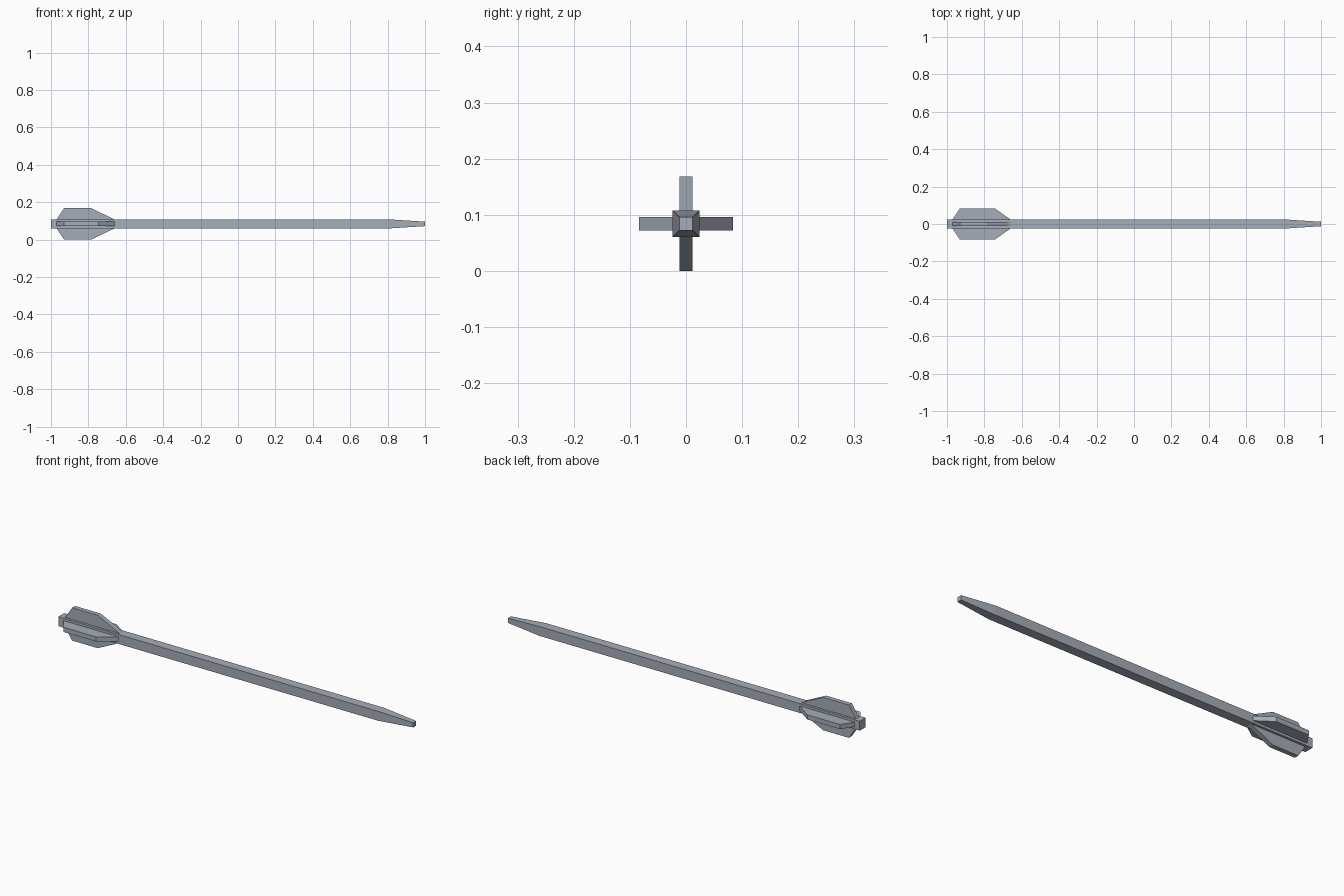
import bpy
import bmesh
from math import pi
from mathutils import Matrix, Vector

if "Cube" in bpy.data.objects:
    bpy.data.objects.remove(bpy.data.objects["Cube"])

AXIS_Z = 0.084   # height of the shaft centreline
R = 0.024        # half width of the square shaft
FIN_R = 0.084    # reach of the fins from the centreline
FIN_T = 0.012    # half thickness of a fin

# Slate grey metal
slate = bpy.data.materials.new("slate")
slate.diffuse_color = (0.38, 0.42, 0.48, 1)
slate.use_nodes = True
slate.node_tree.nodes["Principled BSDF"].inputs["Base Color"].default_value = slate.diffuse_color


def finish(bm, name):
    bmesh.ops.recalc_face_normals(bm, faces=bm.faces)
    mesh = bpy.data.meshes.new(name)
    bm.to_mesh(mesh)
    bm.free()
    mesh.materials.append(slate)
    obj = bpy.data.objects.new(name, mesh)
    obj.location.z = AXIS_Z
    bpy.context.collection.objects.link(obj)


# Square shaft with a tapered, blunt tip
bm = bmesh.new()
rings = []
for x, r in ((-1, R), (0.81, R), (1, 0.012)):
    rings.append([bm.verts.new((x, y * r, z * r))
                  for y, z in ((-1, -1), (1, -1), (1, 1), (-1, 1))])
for a, b in zip(rings, rings[1:]):
    for i in range(4):
        j = (i + 1) % 4
        bm.faces.new((a[i], a[j], b[j], b[i]))
bm.faces.new(rings[0])
bm.faces.new(rings[-1])
finish(bm, "shaft")


# Fin: trapezoid profile extruded to its thickness, turned about the shaft
def fin(name, angle, front):
    bm = bmesh.new()
    root = R - 0.003
    profile = ((-0.97, root), (-0.97, R), (-0.93, FIN_R),
               (front, FIN_R), (-0.66, R), (-0.66, root))
    face = bm.faces.new([bm.verts.new((x, -FIN_T, z)) for x, z in profile])
    ext = bmesh.ops.extrude_face_region(bm, geom=[face])
    verts = [v for v in ext["geom"] if isinstance(v, bmesh.types.BMVert)]
    bmesh.ops.translate(bm, verts=verts, vec=Vector((0, 2 * FIN_T, 0)))
    bmesh.ops.rotate(bm, verts=bm.verts, cent=(0, 0, 0),
                     matrix=Matrix.Rotation(angle, 3, 'X'))
    finish(bm, name)


# The side fins have a longer outer edge than the upright ones
for i, (name, front) in enumerate((("top_fin", -0.785), ("front_fin", -0.745),
                                   ("bottom_fin", -0.785), ("back_fin", -0.745))):
    fin(name, i * pi / 2, front)
